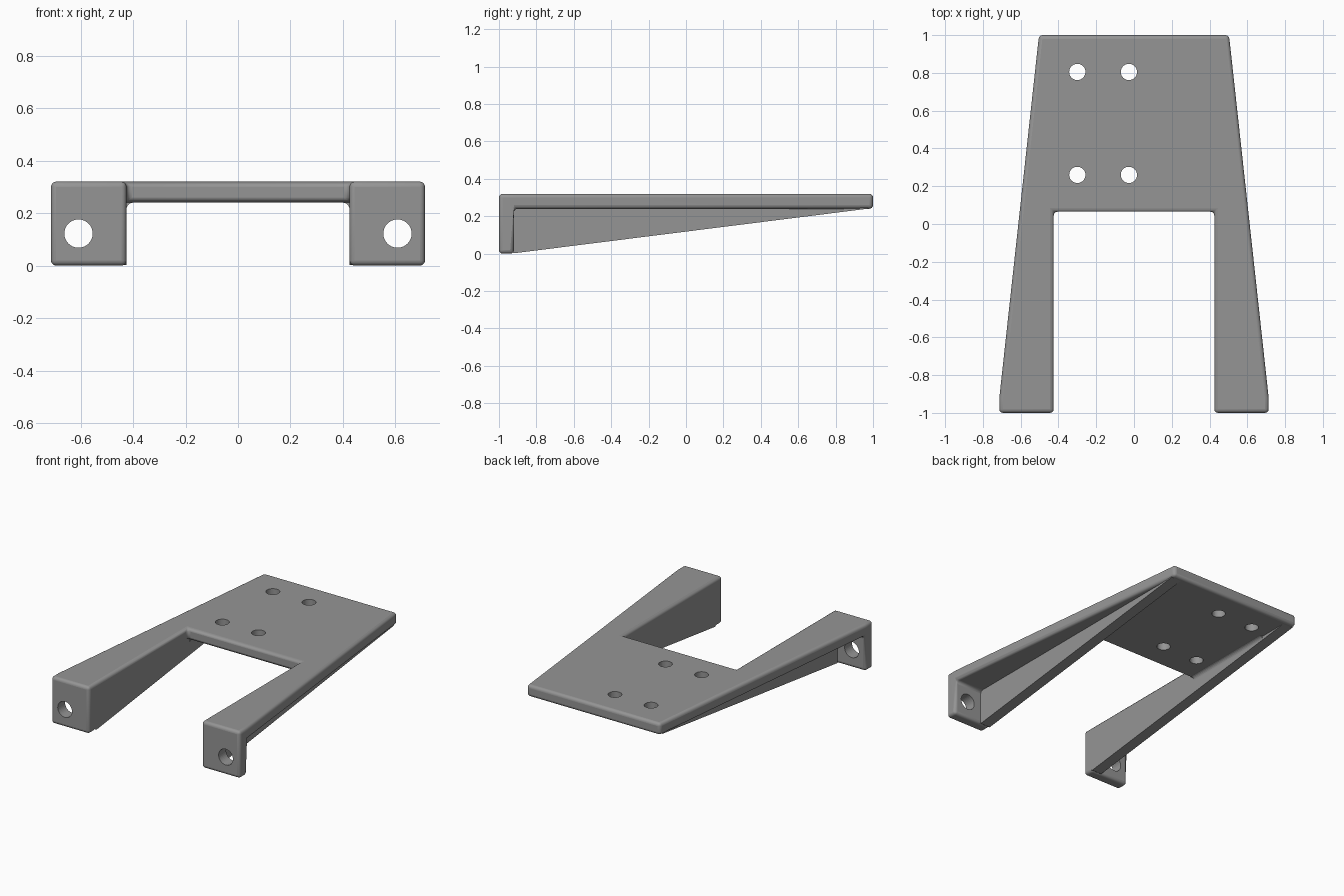
import bpy, bmesh, math
from mathutils import Matrix

if "Cube" in bpy.data.objects:
    bpy.data.objects.remove(bpy.data.objects["Cube"])

grey = bpy.data.materials.new("grey plastic")
grey.diffuse_color = (0.3, 0.3, 0.3, 1)
grey.use_nodes = True
grey.node_tree.nodes["Principled BSDF"].inputs["Base Color"].default_value = grey.diffuse_color

TOP, UNDER = 0.32, 0.24          # plate faces
INNER, OUTER, BACK = 0.425, 0.713, 0.503
TAB_Y, NOTCH_Y = -0.92, 0.065


def finish(bm, name, material=True):
    bmesh.ops.recalc_face_normals(bm, faces=bm.faces)
    mesh = bpy.data.meshes.new(name)
    bm.to_mesh(mesh)
    bm.free()
    ob = bpy.data.objects.new(name, mesh)
    bpy.context.collection.objects.link(ob)
    if material:
        mesh.materials.append(grey)
    return ob


def extrude(bm, faces, vec):
    new = bmesh.ops.extrude_face_region(bm, geom=faces)["geom"]
    bmesh.ops.translate(bm, vec=vec, verts=[v for v in new if isinstance(v, bmesh.types.BMVert)])
    return [f for f in new if isinstance(f, bmesh.types.BMFace)]


def prism(name, points, vec):
    bm = bmesh.new()
    extrude(bm, [bm.faces.new([bm.verts.new(p) for p in points])], vec)
    return finish(bm, name)


# Plate with two legs, each ending in a mounting tab
bm = bmesh.new()
vert = lambda x, y: bm.verts.new((x, y, TOP))
leg = {}
for s in (-1, 1):
    leg[s] = [vert(s * x, y) for x, y in ((BACK, 1), (OUTER, TAB_Y), (OUTER, -1),
                                          (INNER, -1), (INNER, TAB_Y), (INNER, NOTCH_Y))]
l, r = leg[-1], leg[1]
plate = bm.faces.new([l[0], l[1], l[4], l[5], r[5], r[4], r[1], r[0]])
tabs = [bm.faces.new(v[1:5]) for v in (l, r)]
bmesh.ops.recalc_face_normals(bm, faces=bm.faces)
under = extrude(bm, [plate] + tabs, (0, 0, UNDER - TOP))
tab_under = [f for f in under if f.calc_center_median().y < TAB_Y]
extrude(bm, tab_under, (0, 0, -UNDER))
left_over = [f for f in tab_under if f.is_valid]
bmesh.ops.delete(bm, geom=left_over, context='FACES_ONLY')
bmesh.ops.recalc_face_normals(bm, faces=bm.faces)
bmesh.ops.dissolve_limit(bm, angle_limit=0.01, verts=bm.verts, edges=bm.edges)
bracket = finish(bm, "bracket_plate")

bevel = bracket.modifiers.new("rounded edges", 'BEVEL')
bevel.width, bevel.segments = 0.02, 4
bevel.limit_method, bevel.angle_limit = 'ANGLE', math.radians(30)

# Screw holes through the plate and the tabs
bm = bmesh.new()
holes = [((x, y, 0.28), 0.043, Matrix()) for x in (-0.3, -0.027) for y in (0.26, 0.805)]
holes += [((x, -0.96, 0.122), 0.054, Matrix.Rotation(math.pi / 2, 4, 'X')) for x in (-0.608, 0.608)]
for pos, radius, turn in holes:
    bmesh.ops.create_cone(bm, cap_ends=True, segments=40, radius1=radius, radius2=radius,
                          depth=0.2, matrix=Matrix.Translation(pos) @ turn)
cutter = finish(bm, "hole_cutter", False)
cutter.hide_render = True
cutter.hide_set(True)
cut = bracket.modifiers.new("holes", 'BOOLEAN')
cut.operation, cut.object, cut.solver = 'DIFFERENCE', cutter, 'EXACT'

bpy.ops.object.select_all(action='DESELECT')
bracket.select_set(True)
bpy.context.view_layer.objects.active = bracket
bpy.ops.object.shade_smooth_by_angle(angle=math.radians(35))

# Tapering gussets along the inner edges, with a small fillet under the plate
for s, side in ((-1, "left"), (1, "right")):
    prism(side + "_gusset",
          [(s * INNER, y, z) for y, z in ((-0.95, 0.02), (TAB_Y, 0.002), (0.97, UNDER),
                                          (0.97, 0.27), (-0.95, 0.27))], (s * 0.075, 0, 0))
    R = 0.025
    arc = [(INNER - R + R * math.cos(a), UNDER - R + R * math.sin(a))
           for a in (i * math.pi / 10 for i in range(6))]
    arc += [(INNER - R, UNDER + 0.02), (INNER + 0.02, UNDER + 0.02), (INNER + 0.02, UNDER - R)]
    prism(side + "_fillet", [(s * x, NOTCH_Y + 0.02, z) for x, z in arc], (0, 0.68, 0))
